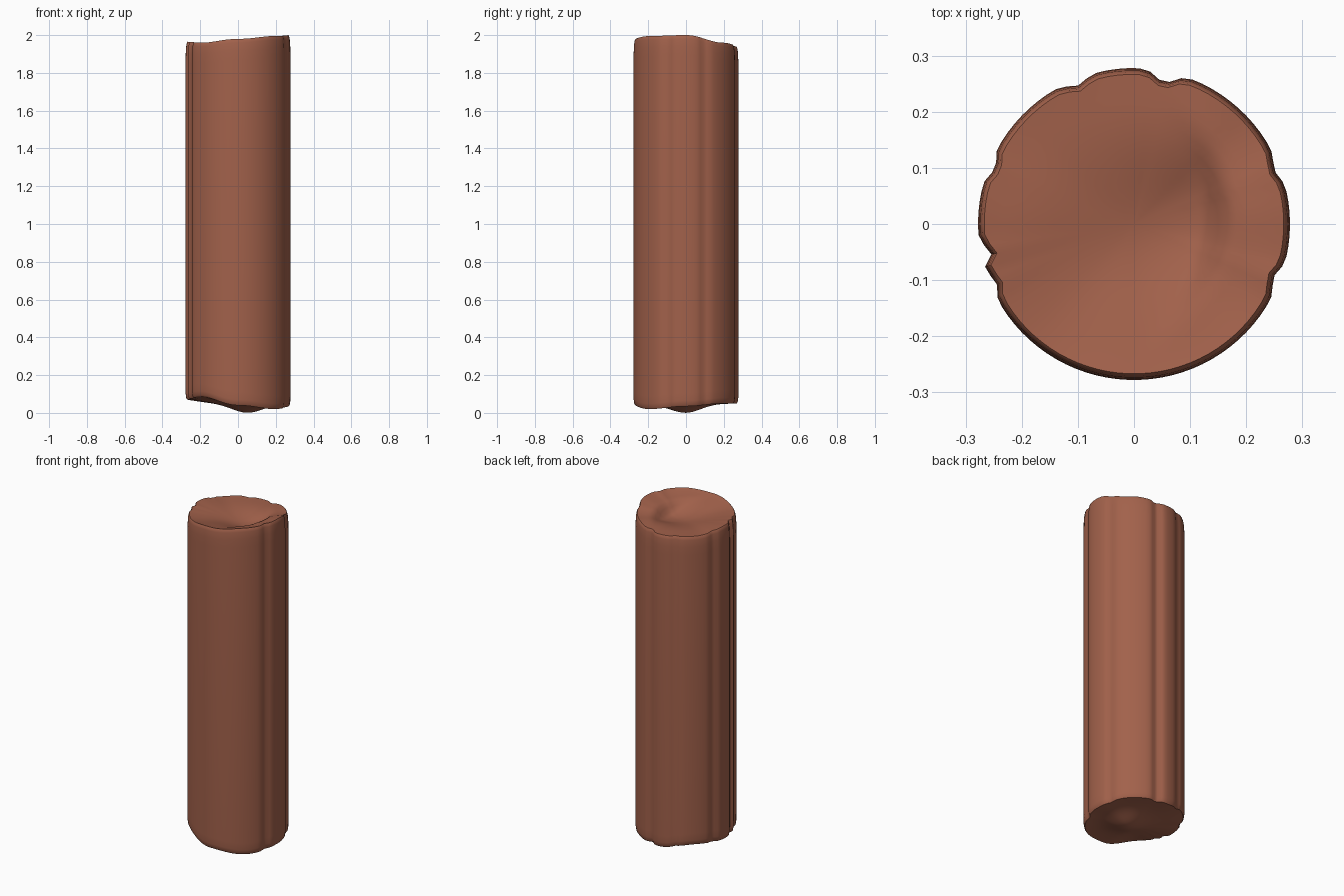
import bpy, bmesh, math

cube = bpy.data.objects.get("Cube")
if cube:
    bpy.data.objects.remove(cube, do_unlink=True)

SEGS = 90
RADIUS = 0.278
# Rim heights every 45 degrees, starting at +x and going towards +y
TOP_RIM = [2.0, 1.96, 1.94, 1.945, 1.965, 1.96, 1.98, 1.995]
BOTTOM_RIM = [0.035, 0.05, 0.05, 0.08, 0.07, 0.085, 0.04, 0.02]
# Lengthwise bark grooves: angle, depth, half width in degrees
GROOVES = [(-21, 0.012, 7), (21, 0.010, 7), (78, 0.02, 8), (112, 0.012, 7),
           (158, 0.012, 6), (191, 0.02, 5), (203, 0.012, 6)]


def rim(values, angle):
    """Smoothly blend the rim heights around the trunk."""
    pos = (angle / math.tau * len(values)) % len(values)
    i = int(pos)
    f = (1 - math.cos(math.pi * (pos - i))) / 2
    return values[i] * (1 - f) + values[(i + 1) % len(values)] * f


def bark_radius(angle):
    r = RADIUS
    for centre, depth, width in GROOVES:
        away = (math.degrees(angle) - centre + 180) % 360 - 180
        r -= depth * math.exp(-(away / width * 1.6) ** 2)
    return r


def top_height(x, y, f, angle):
    """Hollowed end with a curved step near +x."""
    u = x + 2 * (y - 0.02) ** 2
    ramp = (u + 0.25) / 0.37 if u < 0.12 else 1 - (u - 0.12) / 0.06
    ramp = max(0, min(1, ramp))
    ramp = ramp * ramp * (3 - 2 * ramp)
    dip = 0.055 * ramp * math.exp(-(y / 0.13) ** 2) + 0.015
    return 1.97 + (rim(TOP_RIM, angle) - 1.97) * f * f - dip * (1 - f ** 4)


def bottom_height(x, y, f, angle):
    """Broken end bulging slightly downwards."""
    bulge = 0.045 * math.exp(-((x - 0.05) ** 2 + y * y) / 0.012)
    return 0.046 + (rim(BOTTOM_RIM, angle) - 0.046) * f * f - bulge * (1 - f ** 4)


bm = bmesh.new()
angles = [math.tau * i / SEGS for i in range(SEGS)]


def add_ring(scale, height):
    ring = []
    for a in angles:
        r = bark_radius(a) * scale
        x, y = r * math.cos(a), r * math.sin(a)
        ring.append(bm.verts.new((x, y, height(x, y, a))))
    return ring


def end_height(func, f):
    return lambda x, y, a: func(x, y, f, a)


def side_height(t, offset):
    """Rim height at one end, moved along the trunk."""
    values = TOP_RIM if t else BOTTOM_RIM
    return lambda x, y, a: rim(values, a) + offset


# Bottom end, bark and top end as one stack of rings
fractions = [i / 16 for i in range(1, 17)]
rings = [add_ring(f * 0.965, end_height(bottom_height, f)) for f in fractions]
for scale, offset in ((0.985, 0.008), (0.997, 0.03), (1.0, 0.07)):
    rings.append(add_ring(scale, side_height(0, offset)))
for scale, offset in ((1.0, -0.11), (0.995, -0.06), (0.985, -0.02), (0.972, -0.004)):
    rings.append(add_ring(scale, side_height(1, offset)))
rings += [add_ring(f * 0.96, end_height(top_height, f)) for f in reversed(fractions)]

for low, high in zip(rings, rings[1:]):
    for i in range(SEGS):
        j = (i + 1) % SEGS
        bm.faces.new((low[i], low[j], high[j], high[i]))

# Close both centres
for ring, func in ((rings[0], bottom_height), (rings[-1], top_height)):
    centre = bm.verts.new((0, 0, func(0, 0, 0, 0)))
    for i in range(SEGS):
        bm.faces.new((ring[i], ring[(i + 1) % SEGS], centre))

bmesh.ops.recalc_face_normals(bm, faces=bm.faces[:])
mesh = bpy.data.meshes.new("log")
bm.to_mesh(mesh)
bm.free()
log = bpy.data.objects.new("log", mesh)
bpy.context.collection.objects.link(log)

# Reddish brown wood
colour = (0.36, 0.12, 0.07, 1)
wood = bpy.data.materials.new("reddish brown wood")
wood.use_nodes = True
wood.diffuse_color = colour
wood.node_tree.nodes["Principled BSDF"].inputs["Base Color"].default_value = colour
mesh.materials.append(wood)

bpy.ops.object.select_all(action='DESELECT')
log.select_set(True)
bpy.context.view_layer.objects.active = log
bpy.ops.object.shade_smooth_by_angle(angle=math.radians(40))
